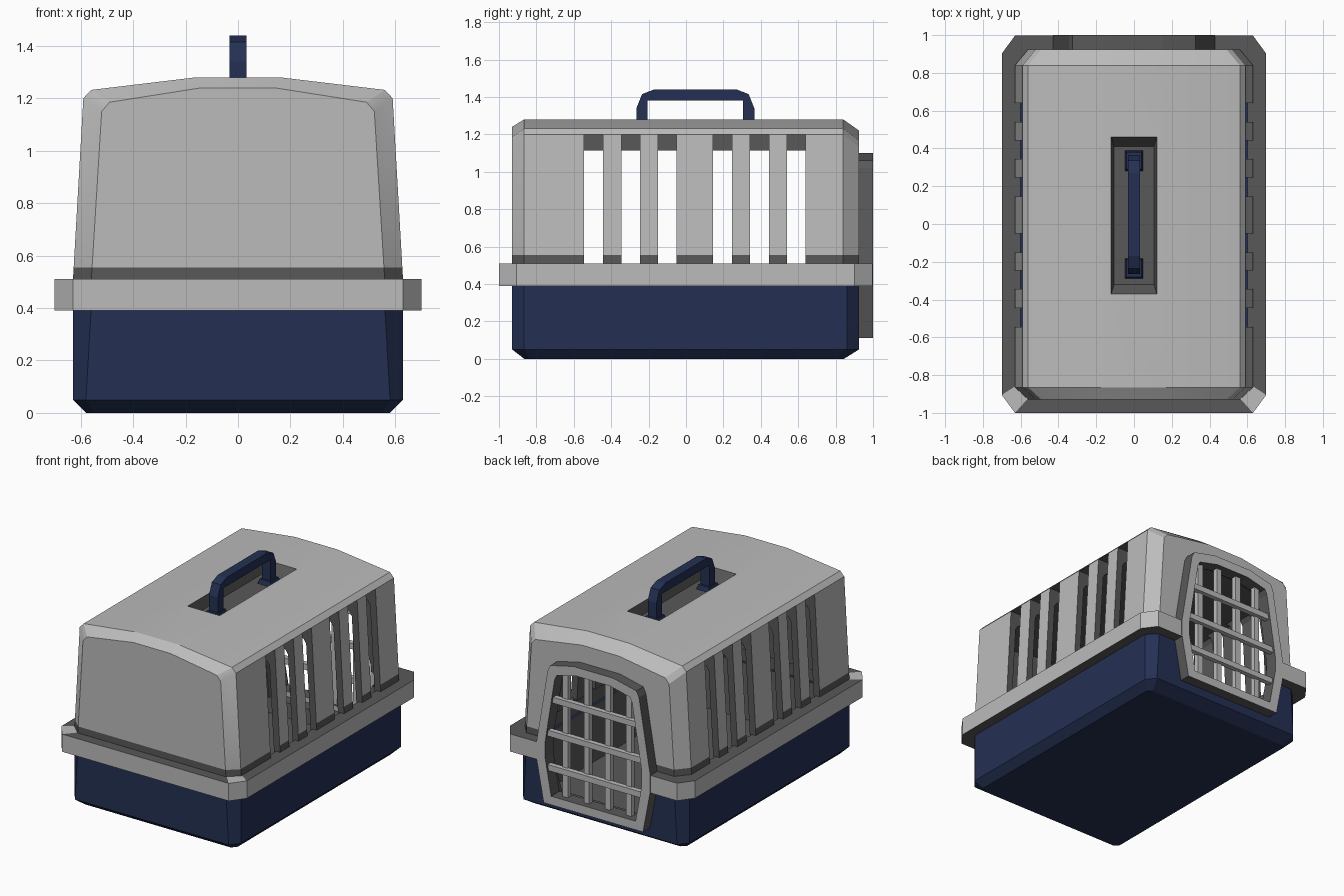
import bpy, bmesh, math

if "Cube" in bpy.data.objects:
    bpy.data.objects.remove(bpy.data.objects["Cube"])


def material(name, rgb):
    m = bpy.data.materials.new(name)
    m.diffuse_color = (*rgb, 1)
    m.use_nodes = True
    m.node_tree.nodes["Principled BSDF"].inputs["Base Color"].default_value = m.diffuse_color
    return m


LIGHT = material("light_grey_plastic", (0.5, 0.5, 0.5))
DARK = material("dark_grey_plastic", (0.098, 0.098, 0.098))
NAVY = material("navy_plastic", (0.0176, 0.0296, 0.088))


def loft(name, sections, main=LIGHT, ring=False, rule=None, split_z=None):
    """Skin equal-length point loops; cap the ends, or close into a ring."""
    bm = bmesh.new()
    loops = [[bm.verts.new(p) for p in s] for s in sections]
    n = len(loops[0])
    pairs = list(zip(loops, loops[1:]))
    if ring:
        pairs.append((loops[-1], loops[0]))
    else:
        bm.faces.new(loops[0])
        bm.faces.new(loops[-1])
    for a, b in pairs:
        for i in range(n):
            j = (i + 1) % n
            bm.faces.new((a[i], a[j], b[j], b[i]))
    if split_z:
        bmesh.ops.bisect_plane(bm, geom=bm.verts[:] + bm.edges[:] + bm.faces[:],
                               plane_co=(0, 0, split_z), plane_no=(0, 0, 1))
    bmesh.ops.recalc_face_normals(bm, faces=bm.faces[:])
    bm.normal_update()
    if rule:
        for f in bm.faces:
            f.material_index = int(rule(f.calc_center_median(), f.normal))
    me = bpy.data.meshes.new(name)
    bm.to_mesh(me)
    bm.free()
    me.materials.append(main)
    me.materials.append(DARK)
    ob = bpy.data.objects.new(name, me)
    bpy.context.collection.objects.link(ob)
    return ob


def rect(x0, x1, y0, y1, z):
    return [(x0, y0, z), (x1, y0, z), (x1, y1, z), (x0, y1, z)]


def box(name, x0, x1, y0, y1, z0, z1, **kw):
    return loft(name, [rect(x0, x1, y0, y1, z0), rect(x0, x1, y0, y1, z1)], **kw)


def octagon(x, y0, y1, cx, cy, z):
    return [(-x + cx, y0, z), (x - cx, y0, z), (x, y0 + cy, z), (x, y1 - cy, z),
            (x - cx, y1, z), (-x + cx, y1, z), (-x, y1 - cy, z), (-x, y0 + cy, z)]


def arch(half, y):
    """Mirror a half outline (x, z) across x = 0 at depth y."""
    return [(x, y, z) for x, z in half] + [(-x, y, z) for x, z in reversed(half)]


def all_dark(c, n):
    return True


def cut(ob, cutters):
    bpy.context.view_layer.objects.active = ob
    for c in cutters:
        m = ob.modifiers.new("cut", 'BOOLEAN')
        m.operation = 'DIFFERENCE'
        m.solver = 'EXACT'
        m.object = c
        bpy.ops.object.modifier_apply(modifier=m.name)


# Door outline, and the hole it covers
DOOR = [(0.375, 0.11), (0.43, 0.40), (0.43, 0.51), (0.345, 1.02), (0.325, 1.06), (0.15, 1.10)]


def door_outline(sx, sz):
    return [(x * sx, 0.6 + (z - 0.6) * sz) for x, z in DOOR]


door_cut = loft("door_cutter", [arch(door_outline(.94, .95), y) for y in (0.8, 1.1)], rule=all_dark)

# Lower tub
tub = loft("lower_tub", [
    octagon(0.58, -0.865, 0.845, 0.03, 0.03, 0),
    octagon(0.63, -0.93, 0.925, 0.05, 0.065, 0.05),
    octagon(0.63, -0.93, 0.925, 0.07, 0.065, 0.40)], main=NAVY)
tub_cut = loft("tub_cutter", [
    octagon(0.55, -0.84, 0.82, 0.03, 0.03, 0.04),
    octagon(0.59, -0.89, 0.885, 0.06, 0.06, 0.5)], rule=all_dark)
cut(tub, [tub_cut, door_cut])

# Rim band: light outside, dark on top and underneath
rim = loft("rim_band", [
    octagon(0.70, -1.0, 0.997, 0.07, 0.095, 0.39),
    octagon(0.70, -1.0, 0.997, 0.07, 0.095, 0.51),
    octagon(0.60, -0.90, 0.895, 0.06, 0.06, 0.51),
    octagon(0.60, -0.90, 0.895, 0.06, 0.06, 0.39)], ring=True,
    rule=lambda c, n: (abs(n.z) > 0.5 and not (n.z > 0 and c.y < -0.85 and abs(c.x) > 0.5))
    or (abs(c.x) < 0.61 and abs(c.y) < 0.91))
cut(rim, [door_cut])

# Upper shell: arched section with chamfered ends and a dark foot strip
OUTER = [(0.63, 0.50), (0.59, 1.20), (0.56, 1.232), (0.16, 1.28)]
FRONT = [(0.56, 0.50), (0.52, 1.15), (0.49, 1.185), (0.14, 1.24)]
BACK = [(0.56, 0.50), (0.52, 1.13), (0.49, 1.165), (0.14, 1.22)]
INNER = [(0.59, 0.40), (0.55, 1.08), (0.53, 1.11), (0.14, 1.17)]
shell = loft("upper_shell", [arch(FRONT, -0.93), arch(OUTER, -0.865),
                             arch(OUTER, 0.84), arch(BACK, 0.925)],
             split_z=0.555, rule=lambda c, n: c.z < 0.555)
cutters = [loft("shell_cutter", [arch(INNER, -0.86), arch(INNER, 0.86)], rule=all_dark), door_cut]

# Ventilation slots on both sides
for y in (-0.545, -0.345, -0.15, 0.145, 0.343, 0.54):
    for x0, x1 in ((0.5, 0.8), (-0.8, -0.5)):
        cutters.append(box("slot_cutter", x0, x1, y, y + 0.1, 0.45, 1.2, rule=all_dark))

# Handle recess in the roof
cutters.append(loft("recess_cutter", [rect(-0.105, 0.105, -0.32, 0.41, 1.205),
                                      rect(-0.125, 0.125, -0.385, 0.475, 1.30)], rule=all_dark))
cut(shell, cutters)
bpy.ops.object.select_all(action='DESELECT')
shell.select_set(True)
bpy.context.view_layer.objects.active = shell
bpy.ops.object.shade_smooth_by_angle(angle=math.radians(25))

for c in set(cutters + [tub_cut]):
    bpy.data.objects.remove(c)

# Door frame: light front, dark edges
loft("door_frame", [arch(door_outline(1, 1), 0.91), arch(door_outline(1, 1), 1.0),
                    arch(door_outline(.85, .88), 1.0), arch(door_outline(.85, .88), 0.91)],
     ring=True, rule=lambda c, n: abs(n.y) < 0.5)

# Door bars
for i, (z, half) in enumerate(((0.82, 0.345), (0.585, 0.375), (0.35, 0.38))):
    box(f"door_bar_across_{i + 1}", -half, half, 0.95, 0.985, z - 0.02, z + 0.02)
for i, x in enumerate((-0.24, -0.08, 0.08, 0.24)):
    box(f"door_bar_upright_{i + 1}", x - 0.02, x + 0.02, 0.925, 0.96, 0.14, 1.04)

# Carry handle and its feet
HANDLE = [(-0.265, 1.2), (-0.265, 1.34), (-0.235, 1.415), (-0.17, 1.44), (0.27, 1.44),
          (0.335, 1.415), (0.365, 1.34), (0.365, 1.2), (0.305, 1.2), (0.305, 1.38),
          (-0.205, 1.38), (-0.205, 1.2)]
loft("carry_handle", [[(x, y, z) for y, z in HANDLE] for x in (-0.033, 0.033)], main=NAVY)
for side, y in (("front", -0.235), ("back", 0.335)):
    loft(f"handle_foot_{side}", [rect(-0.05, 0.05, y - 0.055, y + 0.055, 1.2),
                                 rect(-0.04, 0.04, y - 0.045, y + 0.045, 1.235)], main=NAVY)
